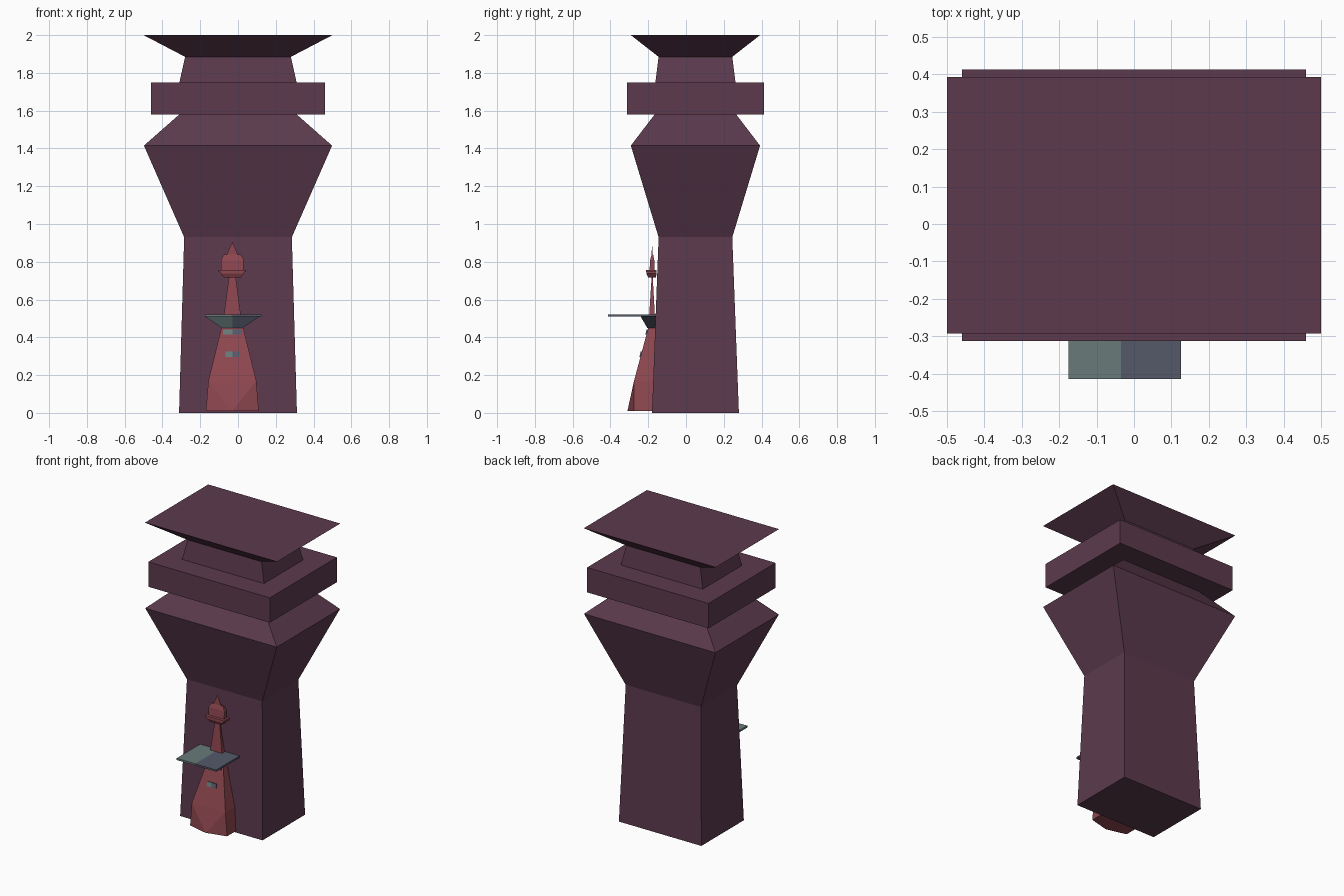
import bpy, bmesh

if "Cube" in bpy.data.objects:
    bpy.data.objects.remove(bpy.data.objects["Cube"])


def material(name, rgb):
    def lin(c):
        c /= 255
        return c / 12.92 if c <= 0.04045 else ((c + 0.055) / 1.055) ** 2.4
    m = bpy.data.materials.new(name)
    m.diffuse_color = (*[lin(c) for c in rgb], 1)
    m.use_nodes = True
    m.node_tree.nodes["Principled BSDF"].inputs["Base Color"].default_value = m.diffuse_color
    return m


PURPLE = material("dark plum", (92, 58, 77))
RED = material("faded red", (143, 71, 80))
TEAL = material("grey teal", (104, 123, 122))
SLATE = material("slate blue", (85, 89, 105))
CX = -0.03          # centre line of the small lighthouse
CY = 0.05           # centre of the big tower in depth


def rect(z, hx, y0, y1, cx=CX):
    return [(cx + sx * hx, y, z) for sx in (-1, 1) for y in (y0, y1)]


def solid(name, points, mats, split_x=None):
    """Convex block; with split_x the right side takes the second colour."""
    bm = bmesh.new()
    for p in points:
        bm.verts.new(p)
    res = bmesh.ops.convex_hull(bm, input=bm.verts[:])
    junk = [v for v in bm.verts if not v.link_faces]
    bmesh.ops.delete(bm, geom=junk, context='VERTS')
    bmesh.ops.dissolve_limit(bm, angle_limit=0.005, verts=bm.verts[:], edges=bm.edges[:])
    if split_x is not None:
        bmesh.ops.bisect_plane(bm, geom=bm.verts[:] + bm.edges[:] + bm.faces[:],
                               plane_co=(split_x, 0, 0), plane_no=(1, 0, 0))
        for f in bm.faces:
            f.material_index = int(f.calc_center_median().x > split_x)
    bmesh.ops.recalc_face_normals(bm, faces=bm.faces[:])
    me = bpy.data.meshes.new(name)
    bm.to_mesh(me)
    bm.free()
    for m in mats:
        me.materials.append(m)
    ob = bpy.data.objects.new(name, me)
    bpy.context.collection.objects.link(ob)
    return ob


# Big tower: stacked tapered blocks (z0, half x, half y, z1, half x, half y)
for name, z0, x0, y0, z1, x1, y1 in [
    ("tower_shaft", 0, 0.312, 0.23, 0.93, 0.285, 0.195),
    ("tower_flare", 0.93, 0.285, 0.195, 1.415, 0.498, 0.342),
    ("tower_shoulder", 1.415, 0.498, 0.342, 1.585, 0.305, 0.212),
    ("tower_band", 1.58, 0.46, 0.363, 1.75, 0.46, 0.363),
    ("tower_neck", 1.75, 0.31, 0.212, 1.885, 0.28, 0.195),
    ("tower_cap", 1.885, 0.28, 0.195, 2.0, 0.5, 0.342),
]:
    solid(name, rect(z0, x0, CY - y0, CY + y0, 0) + rect(z1, x1, CY - y1, CY + y1, 0), [PURPLE])

# Lighthouse body with a pointed front foot
solid("lighthouse_body",
      rect(0.01, 0.14, -0.275, -0.15) + [(CX, -0.31, 0.01)]
      + rect(0.17, 0.127, -0.275, -0.15) + rect(0.45, 0.058, -0.20, -0.15), [RED])


# Window plates lying on the sloping front
def front_y(z):
    return -0.275 + (z - 0.17) * 0.268


for name, z0, z1, hx in [("lower_window", 0.297, 0.325, 0.035),
                         ("upper_window", 0.415, 0.442, 0.05)]:
    pts = []
    for z in (z0, z1):
        pts += rect(z, hx, front_y(z) - 0.006, front_y(z) + 0.002)
    solid(name, pts, [TEAL, SLATE], CX)

# Balcony bracket and platform
solid("balcony_bracket", rect(0.45, 0.055, -0.205, -0.15) + rect(0.51, 0.145, -0.24, -0.15),
      [TEAL, SLATE], CX)
solid("balcony_platform", rect(0.509, 0.15, -0.414, -0.15, -0.025)
      + rect(0.521, 0.15, -0.414, -0.15, -0.025), [TEAL, SLATE], -0.035)

# Upper spire, collar, lantern and roof
solid("spire", rect(0.515, 0.045, -0.195, -0.165) + rect(0.72, 0.018, -0.182, -0.176), [RED])
solid("collar", rect(0.718, 0.045, -0.2, -0.16) + rect(0.738, 0.062, -0.21, -0.155)
      + rect(0.745, 0.062, -0.21, -0.155), [RED])
solid("collar_rim", rect(0.745, 0.073, -0.212, -0.155) + rect(0.757, 0.073, -0.212, -0.155), [RED])
solid("lantern", rect(0.757, 0.06, -0.193, -0.166) + rect(0.81, 0.06, -0.19, -0.168)
      + rect(0.838, 0.045, -0.182, -0.174), [RED])
solid("lantern_roof", rect(0.836, 0.03, -0.182, -0.176) + [(CX, -0.18, 0.905)], [RED])
